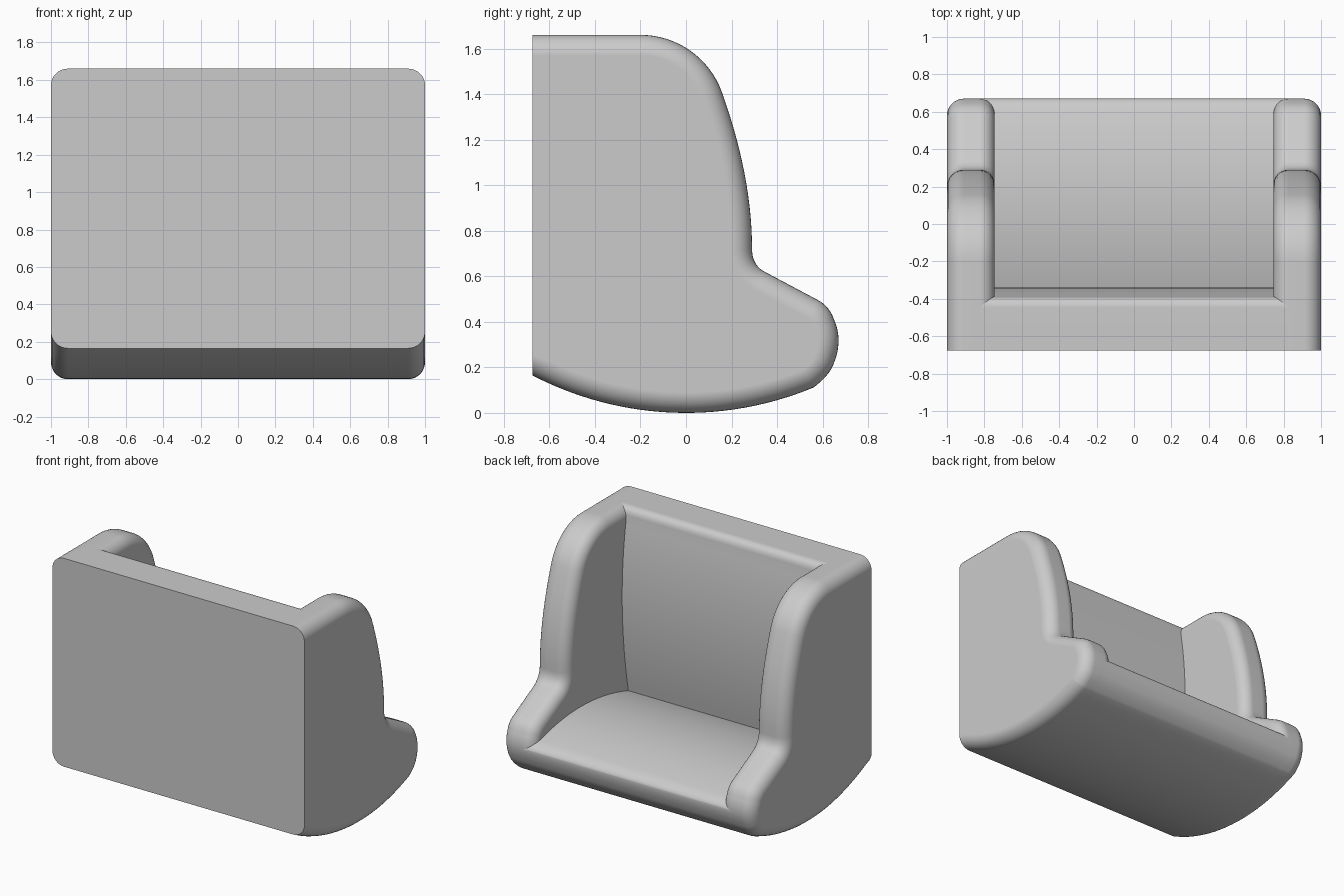
import bpy, bmesh, math
from mathutils import Vector

default = bpy.data.objects.get("Cube")
if default:
    bpy.data.objects.remove(default, do_unlink=True)

# Single plain grey
GREY = (0.6, 0.6, 0.6, 1.0)
mat = bpy.data.materials.new("plain grey")
mat.use_nodes = True
mat.diffuse_color = GREY
mat.node_tree.nodes["Principled BSDF"].inputs["Base Color"].default_value = GREY


def bend(a, b, c, n=10):
    """Quadratic curve from a to c pulled towards b, without its start point."""
    a, b, c = Vector(a), Vector(b), Vector(c)
    return [a * (1 - t) ** 2 + b * 2 * t * (1 - t) + c * t * t
            for t in [(i + 1) / n for i in range(n)]]


def arc(cy, cz, r, start, end, n):
    angles = [math.radians(start + (end - start) * i / n) for i in range(n + 1)]
    return [Vector((cy + r * math.cos(a), cz + r * math.sin(a))) for a in angles]


def inset(profile, d):
    """Shrink an open side profile; its two front ends slide only in height."""
    out = []
    for i, p in enumerate(profile):
        if i == 0:
            out.append(p - Vector((0, d)))
        elif i == len(profile) - 1:
            out.append(p + Vector((0, d)))
        else:
            t = (profile[i + 1] - profile[i - 1]).normalized()
            out.append(p + Vector((t.y, -t.x)) * d)
    return out


def loft(name, stations):
    """Skin closed side profiles placed at successive x positions."""
    bm = bmesh.new()
    rings = [[bm.verts.new((x, p.x, p.y)) for p in prof] for x, prof in stations]
    for r0, r1 in zip(rings, rings[1:]):
        for i in range(len(r0)):
            j = (i + 1) % len(r0)
            bm.faces.new((r0[i], r0[j], r1[j], r1[i]))
    bm.faces.new(rings[0])
    bm.faces.new(rings[-1][::-1])
    bmesh.ops.recalc_face_normals(bm, faces=bm.faces)
    mesh = bpy.data.meshes.new(name)
    bm.to_mesh(mesh)
    bm.free()
    for poly in mesh.polygons:
        poly.use_smooth = True
    mesh.set_sharp_from_angle(angle=math.radians(30))
    mesh.materials.append(mat)
    obj = bpy.data.objects.new(name, mesh)
    bpy.context.collection.objects.link(obj)
    mod = obj.modifiers.new("flat caps", 'WEIGHTED_NORMAL')
    mod.keep_sharp = True
    return obj


# Rounded underside, shared by arms and seat
underside = [p for p in arc(0, 1.463, 1.463, 292.5, 242.52, 28)]
front_y = -0.675
underside[-1].x = front_y
toe = bend((0.65, 0.22), (0.632, 0.165), underside[0])[:-1]
nose = bend((0.65, 0.41), (0.69, 0.32), (0.65, 0.22), 14)

# Arm outline: flat top, shoulder, long back curve, step, nose, underside
arm = [Vector((front_y, 1.66))]
arm += arc(-0.2, 1.28, 0.38, 90, 20, 16)
arm += bend(arm[-1], (0.29, 1.04), (0.29, 0.72), 14)
arm += bend(arm[-1], (0.29, 0.65), (0.345, 0.62))
arm += [Vector((0.58, 0.495))]
arm += bend(arm[-1], (0.63, 0.468), (0.65, 0.41))
arm += nose + toe + underside

# Arms with rounded inner and outer edges
STEPS = 8
quarter = [math.pi / 2 * i / STEPS for i in range(STEPS + 1)]
INNER, OUTER, R_IN, R_OUT = 0.745, 1.0, 0.08, 0.09
for side, name in ((1, "left_arm"), (-1, "right_arm")):
    rows = [(INNER + R_IN * (1 - math.cos(a)), R_IN * (1 - math.sin(a))) for a in quarter]
    rows += [(OUTER - R_OUT * (1 - math.sin(a)), R_OUT * (1 - math.cos(a))) for a in quarter]
    loft(name, [(side * x, inset(arm, d)) for x, d in rows])

# Seat and back panel between the arms
seat = [Vector((front_y, 1.66)), Vector((-0.45, 1.66))]
seat += bend(seat[-1], (-0.39, 1.66), (-0.388, 1.59))
seat += bend(seat[-1], (-0.283, 1.0), (-0.41, 0.34), 18)
seat += bend(seat[-1], (0.1, 0.505), (0.58, 0.37), 18)
seat += bend(seat[-1], (0.66, 0.35), (0.67, 0.31))
seat += [p for p in nose if p.y < 0.3] + toe + underside
loft("seat_and_back", [(-0.85, seat), (0.85, seat)])
